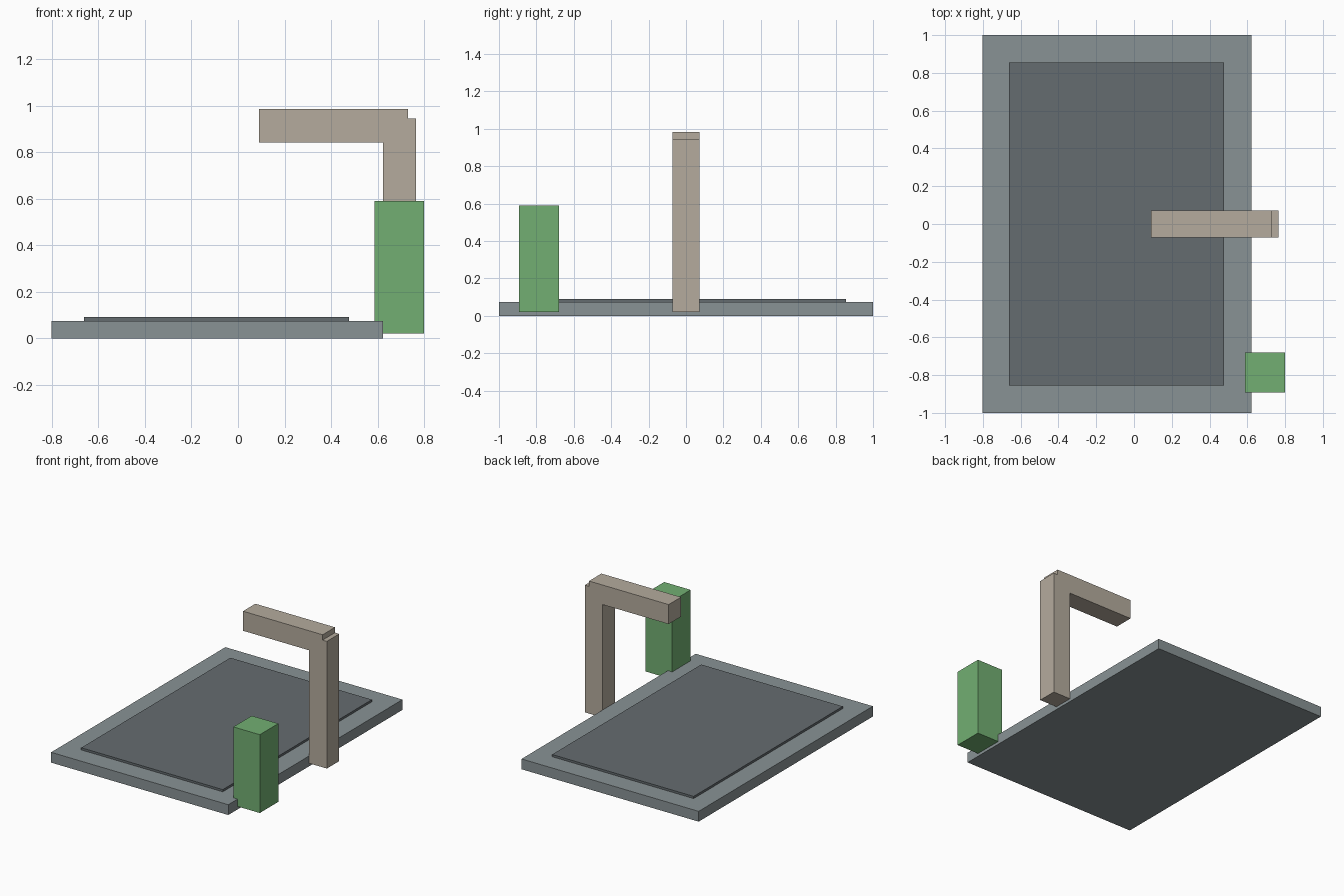
import bpy

if "Cube" in bpy.data.objects:
    bpy.data.objects.remove(bpy.data.objects["Cube"])


def material(name, rgb):
    mat = bpy.data.materials.new(name)
    mat.diffuse_color = (*rgb, 1.0)
    mat.use_nodes = True
    mat.node_tree.nodes["Principled BSDF"].inputs["Base Color"].default_value = mat.diffuse_color
    return mat


def box(name, x, y, z, mat):
    """Box spanning the given (min, max) ranges."""
    spans = (x, y, z)
    bpy.ops.mesh.primitive_cube_add(size=1, location=[(a + b) / 2 for a, b in spans])
    ob = bpy.context.object
    ob.name = name
    ob.scale = [b - a for a, b in spans]
    bpy.ops.object.transform_apply(location=False, rotation=False, scale=True)
    ob.data.materials.append(mat)
    return ob


slate = material("slate", (0.25, 0.29, 0.30))
dark_slate = material("dark_slate", (0.13, 0.15, 0.16))
tan = material("tan", (0.46, 0.41, 0.34))
green = material("green", (0.17, 0.43, 0.17))

# Flat base slab with a thin raised panel on top
box("base_slab", (-0.802, 0.622), (-1.0, 1.0), (0.0, 0.075), slate)
box("raised_panel", (-0.661, 0.477), (-0.856, 0.856), (0.075, 0.091), dark_slate)

# Bracket: upright post at the slab edge and an arm reaching over the panel
half_width = 0.071
box("upright_post", (0.622, 0.764), (-half_width, half_width), (0.021, 0.945), tan)
box("overhead_arm", (0.09, 0.73), (-half_width, half_width), (0.842, 0.984), tan)

# Green block overlapping the slab's edge
box("corner_block", (0.587, 0.80), (-0.892, -0.680), (0.021, 0.590), green)
